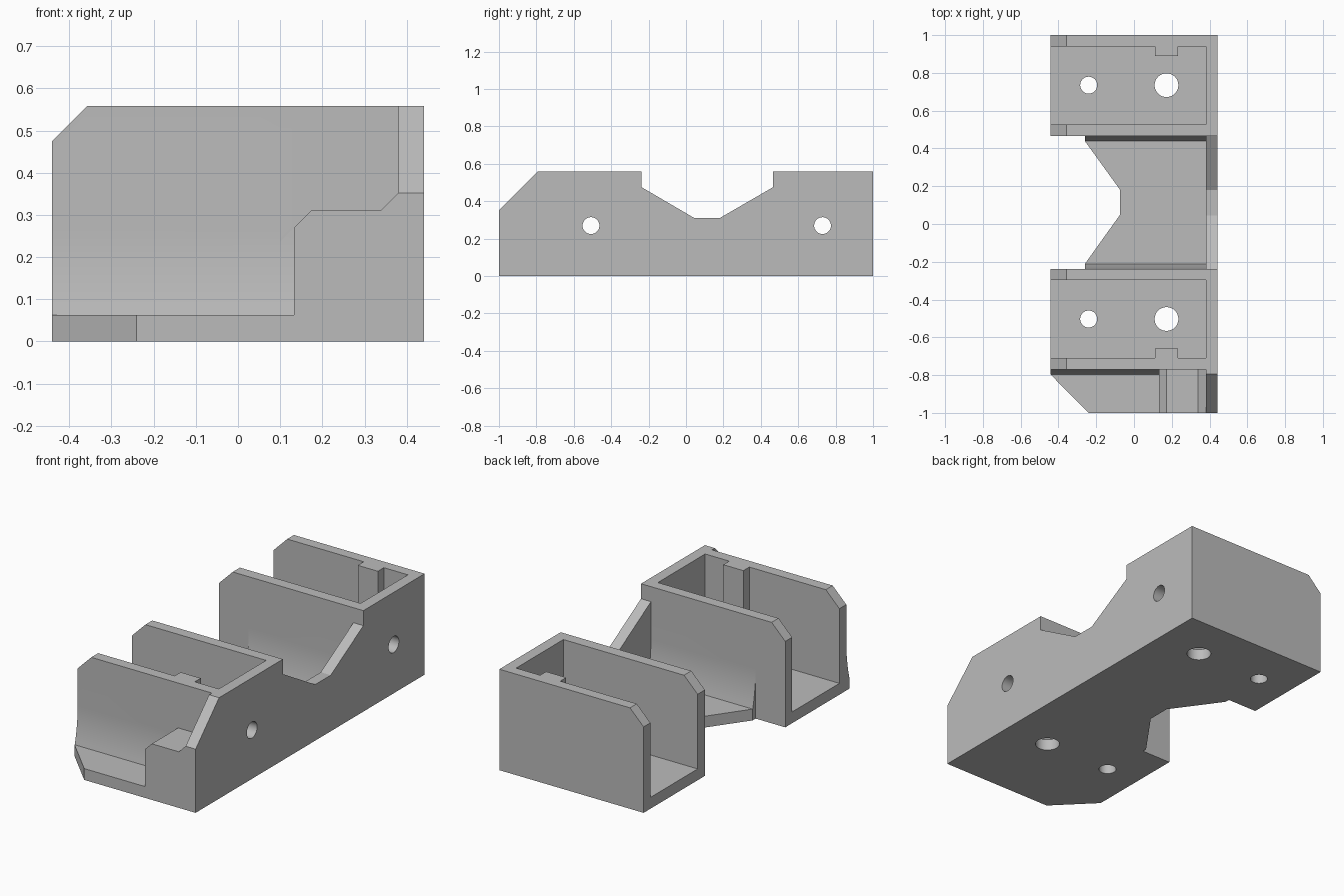
import bpy
import math

cube = bpy.data.objects.get("Cube")
if cube:
    bpy.data.objects.remove(cube, do_unlink=True)

grey = bpy.data.materials.new("plain grey")
grey.use_nodes = True
grey.diffuse_color = (0.5, 0.5, 0.5, 1)
grey.node_tree.nodes["Principled BSDF"].inputs["Base Color"].default_value = (0.5, 0.5, 0.5, 1)


def prism(name, axis, outline, low, high):
    """Extrude a 2D outline along an axis; the outline uses the other two axes in order."""
    place = {
        "x": lambda p, d: (d, p[0], p[1]),
        "y": lambda p, d: (p[0], d, p[1]),
        "z": lambda p, d: (p[0], p[1], d),
    }[axis]
    n = len(outline)
    verts = [place(p, d) for d in (low, high) for p in outline]
    faces = [list(range(n))[::-1], list(range(n, 2 * n))]
    faces += [[i, (i + 1) % n, (i + 1) % n + n, i + n] for i in range(n)]
    mesh = bpy.data.meshes.new(name)
    mesh.from_pydata(verts, [], faces)
    obj = bpy.data.objects.new(name, mesh)
    bpy.context.collection.objects.link(obj)
    mesh.materials.append(grey)
    # make normals point outward
    import bmesh
    bm = bmesh.new()
    bm.from_mesh(mesh)
    bmesh.ops.recalc_face_normals(bm, faces=bm.faces)
    bm.to_mesh(mesh)
    bm.free()
    return obj


def circle(u, v, radius, count=32):
    return [(u + radius * math.cos(math.tau * i / count),
             v + radius * math.sin(math.tau * i / count)) for i in range(count)]


def cut(name, axis, outline, low, high):
    cutter = prism(name, axis, outline, low, high)
    cutter.hide_render = True
    mod = body.modifiers.new(name, "BOOLEAN")
    mod.operation = "DIFFERENCE"
    mod.solver = "EXACT"
    mod.object = cutter
    bpy.context.view_layer.objects.active = body
    bpy.ops.object.modifier_apply(modifier=mod.name)
    bpy.data.objects.remove(cutter, do_unlink=True)


FLOOR, TOP = 0.0625, 0.558
INNER, SIDE = 0.38, 0.441
FRONT_WALL, MID_FRONT, MID_BACK = -0.77, -0.237, 0.465


def flare(wall_y, direction, steps=8):
    """Shallow curve at the foot of a wall, listed from the floor upward."""
    height, reach = 0.21, 0.026
    return [(wall_y + direction * reach * (1 - i / steps) ** 2, FLOOR + height * i / steps)
            for i in range(steps + 1)]


# Solid with the side silhouette
body = prism("bracket_body", "x", [
    (-1, 0), (1, 0), (1, TOP), (MID_BACK, TOP), (MID_BACK, 0.475), (0.18, 0.31),
    (0.045, 0.31), (MID_FRONT, 0.475), (MID_FRONT, TOP), (-0.795, TOP), (-1, 0.352)],
    -SIDE, SIDE)

# Central gap with flared wall feet
cut("middle_gap", "x",
    flare(MID_FRONT, 1)[::-1] + flare(MID_BACK, -1) + [(MID_BACK, 0.8), (MID_FRONT, 0.8)],
    -0.6, INNER)

# Front shelf and the stepped block beside it
cut("front_shelf", "x",
    [(-1.2, FLOOR)] + flare(FRONT_WALL, -1) + [(FRONT_WALL, 0.8), (-1.2, 0.8)], -0.6, 0.133)
cut("front_block_top", "y", [
    (0.1, 0.237), (0.133, 0.27), (0.173, 0.31), (0.338, 0.31), (INNER, 0.352),
    (INNER, 0.8), (0.1, 0.8)], -1.2, FRONT_WALL)

# Two open bays, each with a rib on its outer wall, floor holes and a side hole
for label, inner, outer, centre in (("front", -0.297, -0.71, -0.503), ("back", 0.528, 0.941, 0.735)):
    rib = outer + math.copysign(0.052, inner - outer)
    cut(label + "_bay", "z", [
        (-0.6, inner), (INNER, inner), (INNER, outer), (0.233, outer), (0.233, rib),
        (0.11, rib), (0.11, outer), (-0.6, outer)], FLOOR, 0.8)
    cut(label + "_small_hole", "z", circle(-0.24, centre, 0.045), -0.1, 0.2)
    cut(label + "_large_hole", "z", circle(0.172, centre, 0.063), -0.1, 0.2)
    cut(label + "_side_hole", "x", circle(centre - 0.005, 0.27, 0.045), 0.3, 0.6)

# Base outline: middle notch and clipped front corner
cut("base_notch", "z", [
    (-0.6, MID_FRONT), (-0.26, MID_FRONT), (-0.26, -0.211), (-0.073, 0.05),
    (-0.073, 0.18), (-0.26, 0.439), (-0.26, MID_BACK), (-0.6, MID_BACK)], -0.1, 0.8)
cut("front_corner", "z", [(-0.641, -0.596), (-0.138, -1.103), (-0.641, -1.103)], -0.1, FLOOR + 0.001)

# Chamfer on the open ends of all walls
cut("wall_chamfer", "y", [(-0.541, 0.375), (-0.258, 0.658), (-0.541, 0.658)], -1.2, 1.2)

bpy.ops.object.select_all(action="DESELECT")
body.select_set(True)
bpy.context.view_layer.objects.active = body
bpy.ops.object.shade_smooth_by_angle(angle=math.radians(25))
